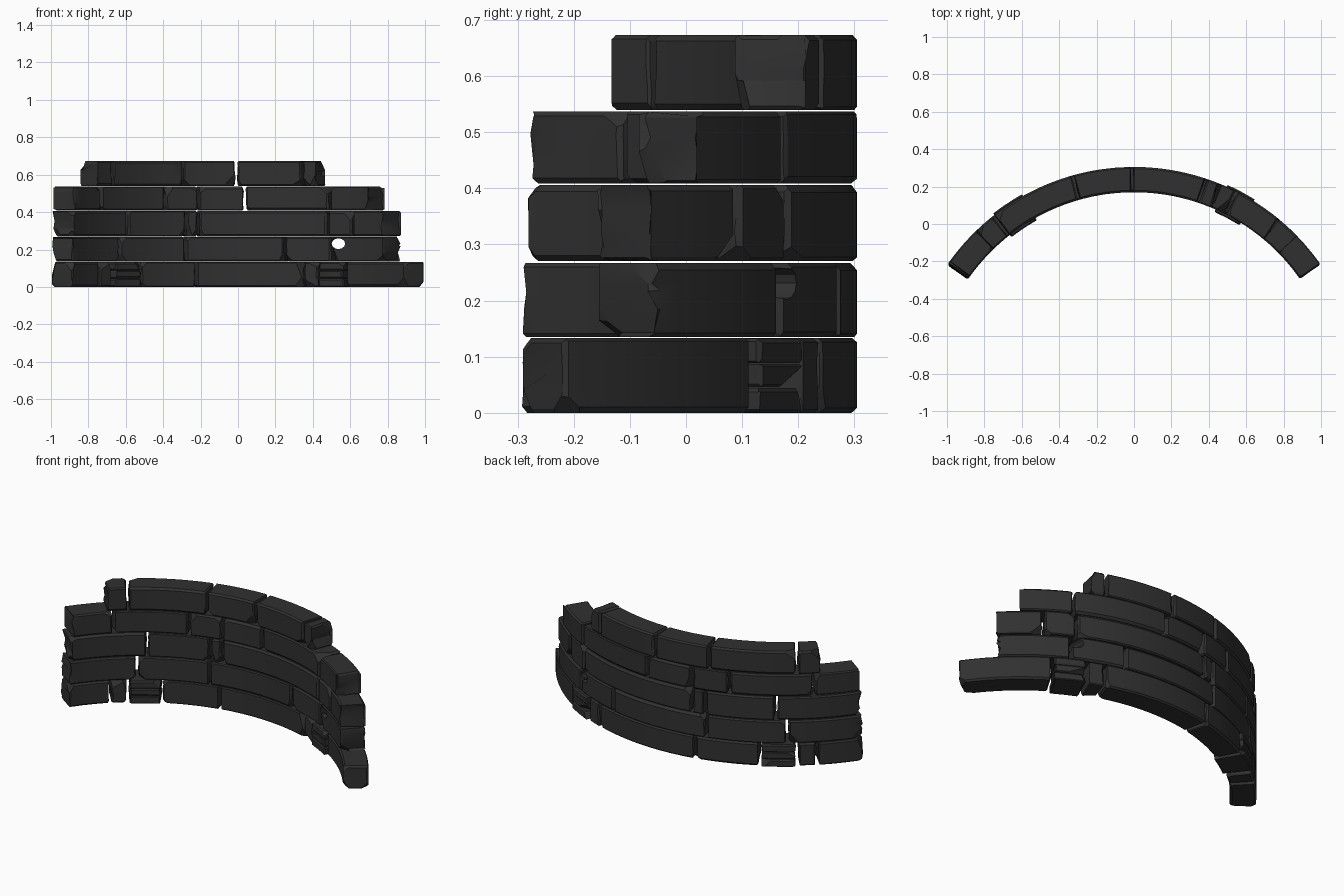
import bpy, bmesh, math, random
from mathutils import Vector

if "Cube" in bpy.data.objects:
    bpy.data.objects.remove(bpy.data.objects["Cube"])

random.seed(11)
CY = -0.91                    # centre of the wall's arc
R_IN, R_OUT = 1.08, 1.215
R_MID = (R_IN + R_OUT) / 2

mat = bpy.data.materials.new("dark_stone")
mat.diffuse_color = (0.03, 0.03, 0.03, 1)
mat.use_nodes = True
mat.node_tree.nodes["Principled BSDF"].inputs["Base Color"].default_value = mat.diffuse_color


def cut(bm, co, no, clear=True):
    """Slice the stone; when clearing, cap the fresh face."""
    geom = bm.verts[:] + bm.edges[:] + bm.faces[:]
    res = bmesh.ops.bisect_plane(bm, geom=geom, dist=1e-5, plane_co=co,
                                 plane_no=no, clear_outer=clear)
    if clear:
        edges = [e for e in res["geom_cut"]
                 if isinstance(e, bmesh.types.BMEdge) and e.is_boundary]
        if len(edges) > 2:
            bmesh.ops.holes_fill(bm, edges=edges, sides=0)


def stone(name, a0, a1, z0, z1, r0=R_IN, r1=R_OUT, chips=3, rag=(0.01, 0.01), bevel=0.008):
    """A chipped block, shaped straight then bent on the arc (degrees from +y)."""
    half = Vector((math.radians(a1 - a0) * R_MID / 2, (r1 - r0) / 2, (z1 - z0) / 2))
    bm = bmesh.new()
    bmesh.ops.create_cube(bm, size=2)
    for v in bm.verts:
        v.co = Vector([v.co[i] * half[i] for i in range(3)])

    def chip(n, d):
        n = n.normalized()
        support = sum(abs(n[i]) * half[i] for i in range(3))
        cut(bm, n * (support - d), n)

    # worn edges
    for axis in range(3):
        for p in (-1, 1):
            for q in (-1, 1):
                n = Vector((0, 0, 0))
                n[(axis + 1) % 3] = p * random.uniform(0.6, 1)
                n[(axis + 2) % 3] = q * random.uniform(0.6, 1)
                chip(n, bevel * random.uniform(0.4, 1.1))
    # broken corners
    for _ in range(chips):
        n = Vector([random.choice((-1, 1)) * random.uniform(0.3, 1) for _ in range(3)])
        chip(n, random.uniform(0.015, 0.032))
    # slices that let the stone bend and the ends crumble
    steps = max(1, round((a1 - a0) / 3.5))
    for i in range(1, steps):
        cut(bm, Vector((half.x * (2 * i / steps - 1), 0, 0)), Vector((1, 0, 0)), False)
    if half.z > 0.04:
        for f in (-0.35, 0.3):
            cut(bm, Vector((0, 0, half.z * (f + random.uniform(-.15, .15)))),
                Vector((0, 0, 1)), False)
    mid = math.radians(a0 + a1) / 2
    for v in bm.verts:
        s, r, z = v.co
        if abs(s) > half.x - 0.008:
            amount = rag[1] if s > 0 else rag[0]
            s -= math.copysign(random.uniform(0, amount), s)
        t = mid + s / R_MID
        rr = r + (r0 + r1) / 2
        v.co = (rr * math.sin(t), CY + rr * math.cos(t), z + (z0 + z1) / 2)
    bmesh.ops.recalc_face_normals(bm, faces=bm.faces[:])
    # the bend mirrors the axes, so keep normals outward
    if bm.calc_volume(signed=True) < 0:
        bmesh.ops.reverse_faces(bm, faces=bm.faces[:])
    me = bpy.data.meshes.new(name)
    bm.to_mesh(me)
    bm.free()
    me.materials.append(mat)
    ob = bpy.data.objects.new(name, me)
    bpy.context.collection.objects.link(ob)
    return ob


# courses: bottom, top, joint angles
courses = [
    (0.000, 0.133, [-55.4, -43.3, -38.3, -28.8, -12, 18.9, 23.6, 32.2, 55.4]),
    (0.135, 0.267, [-55.4, -35.7, -15, 13.4, 27.6, 46.2]),
    (0.271, 0.406, [-55, -33, -14.7, -11.2, 26.2, 34.4, 46.2]),
    (0.409, 0.537, [-54.6, -42.5, -21, -11.2, 1.8, 26.8, 40.6]),
    (0.540, 0.673, [-44.4, -38.3, -15.8, -0.5, 18.5, 23.0]),
]
SPLIT = {(0, 3 - 1), (0, 6)}         # stones cracked into thin slabs
blocks = {}
for row, (z0, z1, joints) in enumerate(courses):
    for i, (a0, a1) in enumerate(zip(joints, joints[1:])):
        name = f"course_{row + 1}_stone_{i + 1}"
        if (row, i) in SPLIT:
            levels = [z0, z0 + 0.045, z0 + 0.088, z1]
            for k in range(3):
                stone(f"{name}_slab_{k + 1}", a0 + random.uniform(.1, .5),
                      a1 - random.uniform(.1, .5), levels[k] + .001, levels[k + 1] - .001,
                      1.065, 1.225, 1, (.008, .008), .005)
            continue
        last = i == len(joints) - 2
        rag = (0.02 if i == 0 and row else 0.008, 0.03 if last and row else 0.008)
        g0, g1 = (0 if i == 0 else 0.18), (0 if last else 0.18)
        blocks[row, i] = stone(name, a0 + g0, a1 - g1, z0, z1, chips=3, rag=rag)

# hole broken through the second course
me = bpy.data.meshes.new("hole_cutter")
bm = bmesh.new()
bmesh.ops.create_cone(bm, cap_ends=True, segments=12, radius1=0.036, radius2=0.036, depth=0.7)
for v in bm.verts:
    x, y, z = v.co
    v.co = (x + 0.537, z, -y * 0.8 + 0.231)
bmesh.ops.recalc_face_normals(bm, faces=bm.faces[:])
bm.to_mesh(me)
bm.free()
cutter = bpy.data.objects.new("hole_cutter", me)
bpy.context.collection.objects.link(cutter)
cutter.hide_render = True
cutter.display_type = 'WIRE'

# smooth curved sides, keep chipped edges sharp
bpy.ops.object.select_all(action='DESELECT')
for ob in bpy.context.collection.objects:
    if ob is not cutter:
        ob.select_set(True)
        bpy.context.view_layer.objects.active = ob
bpy.ops.object.shade_smooth_by_angle(angle=math.radians(25))

for key in ((1, 3), (1, 4)):
    mod = blocks[key].modifiers.new("hole", 'BOOLEAN')
    mod.operation = 'DIFFERENCE'
    mod.solver = 'EXACT'
    mod.object = cutter
    bpy.context.view_layer.objects.active = blocks[key]
    bpy.ops.object.modifier_apply(modifier="hole")
bpy.data.objects.remove(cutter)
